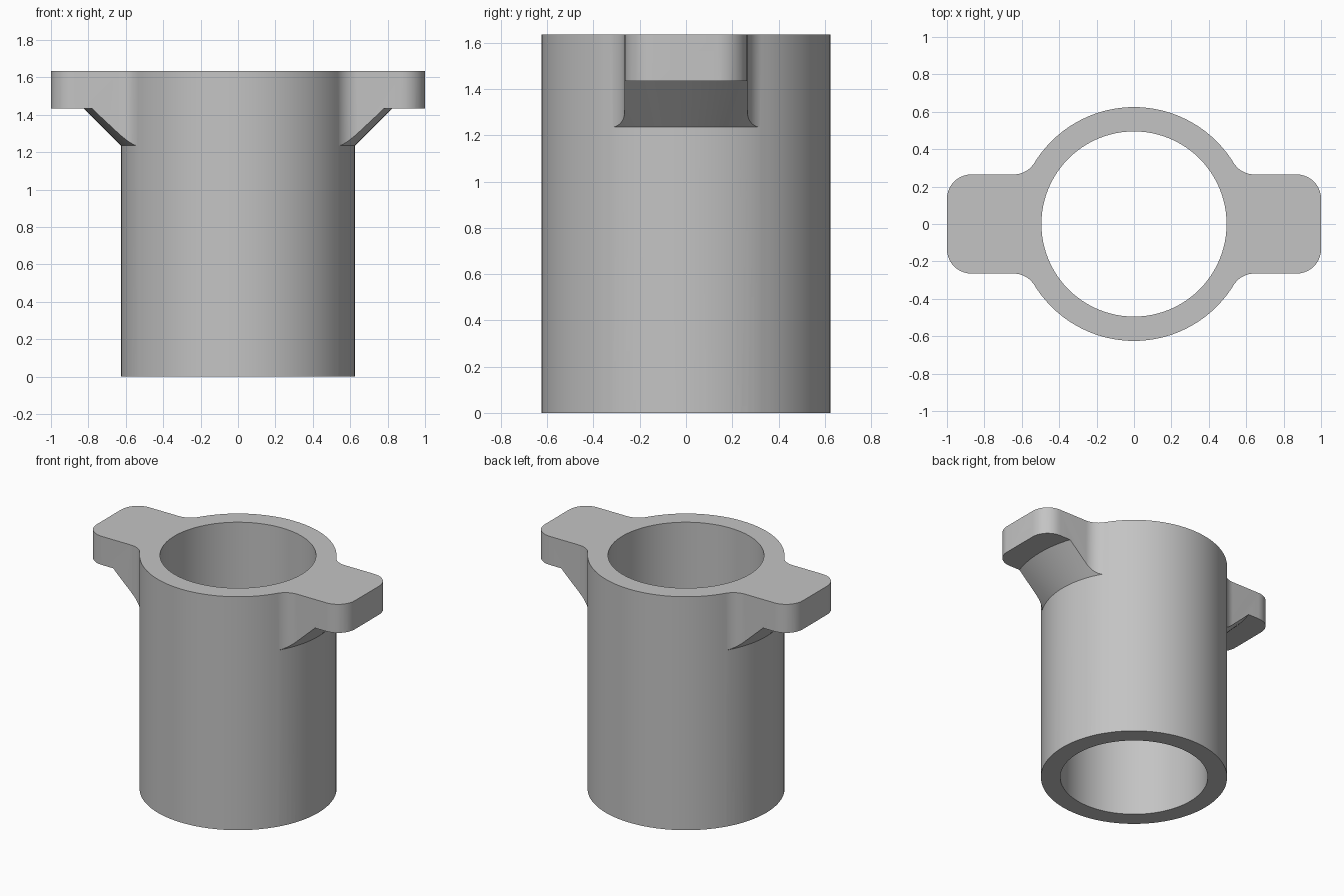
import bpy, bmesh, math

old = bpy.data.objects.get("Cube")
if old:
    bpy.data.objects.remove(old, do_unlink=True)

HEIGHT = 1.635
OUTER, INNER = 0.625, 0.495
LUG_HALF, ROUND = 0.265, 0.13      # lug half width, corner and fillet radius
LUG_BOTTOM, CONE_BOTTOM = 1.435, 1.235

grey = bpy.data.materials.new("plain_grey")
grey.use_nodes = True
colour = (0.55, 0.55, 0.55, 1)
grey.diffuse_color = colour
grey.node_tree.nodes["Principled BSDF"].inputs["Base Color"].default_value = colour


def arc(cx, cy, r, start, end, steps):
    angles = [start + (end - start) * i / steps for i in range(steps + 1)]
    return [(cx + r * math.cos(a), cy + r * math.sin(a)) for a in angles]


def add_loop(bm, points):
    verts = [bm.verts.new(p) for p in points]
    return [bm.edges.new((v, verts[(i + 1) % len(verts)])) for i, v in enumerate(verts)]


def make_object(name, bm):
    bmesh.ops.recalc_face_normals(bm, faces=bm.faces)
    mesh = bpy.data.meshes.new(name)
    bm.to_mesh(mesh)
    bm.free()
    mesh.materials.append(grey)
    ob = bpy.data.objects.new(name, mesh)
    bpy.context.collection.objects.link(ob)
    return ob


# Quarter outline: barrel arc, fillet, rounded lug corner
fy = LUG_HALF + ROUND
fx = math.sqrt((OUTER + ROUND) ** 2 - fy ** 2)
meet = math.atan2(fy, fx)
quarter = arc(0, 0, OUTER, math.pi / 2, meet, 20)
quarter += arc(fx, fy, ROUND, meet + math.pi, 1.5 * math.pi, 10)[1:]
quarter += arc(1 - ROUND, LUG_HALF - ROUND, ROUND, math.pi / 2, 0, 10)

# Mirror it into the whole outline
half = quarter + [(x, -y) for x, y in reversed(quarter)]
outline = half + [(-x, y) for x, y in reversed(half[1:-1])]

# Flanged tube: outline with a bore, extruded to full height
bm = bmesh.new()
edges = add_loop(bm, [(x, y, 0) for x, y in outline])
edges += add_loop(bm, [(x, y, 0) for x, y in arc(0, 0, INNER, 0, 2 * math.pi, 96)[:-1]])
bmesh.ops.triangle_fill(bm, edges=edges, use_beauty=True)
top = bmesh.ops.extrude_face_region(bm, geom=bm.faces[:])["geom"]
bmesh.ops.translate(bm, vec=(0, 0, HEIGHT),
                    verts=[g for g in top if isinstance(g, bmesh.types.BMVert)])
tube = make_object("flanged_tube", bm)

# Turned cutter: clears the barrel and leaves conical gussets under the lugs
bm = bmesh.new()
wall = OUTER + 0.0006
slope = LUG_BOTTOM - CONE_BOTTOM
profile = [(wall, -0.1), (wall, CONE_BOTTOM), (wall + slope, LUG_BOTTOM),
           (1.3, LUG_BOTTOM), (1.3, -0.1)]
ring = add_loop(bm, [(r, 0, z) for r, z in profile])
bmesh.ops.spin(bm, geom=bm.verts[:] + ring, cent=(0, 0, 0), axis=(0, 0, 1),
               angle=2 * math.pi, steps=128, use_merge=True)
bmesh.ops.remove_doubles(bm, verts=bm.verts, dist=0.00001)
cutter = make_object("gusset_cutter", bm)
cutter.hide_render = True

# Apply the cut
bpy.ops.object.select_all(action='DESELECT')
bpy.context.view_layer.objects.active = tube
tube.select_set(True)
cut = tube.modifiers.new("undercut", 'BOOLEAN')
cut.operation = 'DIFFERENCE'
cut.solver = 'EXACT'
cut.object = cutter
bpy.ops.object.modifier_apply(modifier=cut.name)
bpy.data.objects.remove(cutter, do_unlink=True)
bpy.ops.object.shade_smooth_by_angle(angle=math.radians(30))
